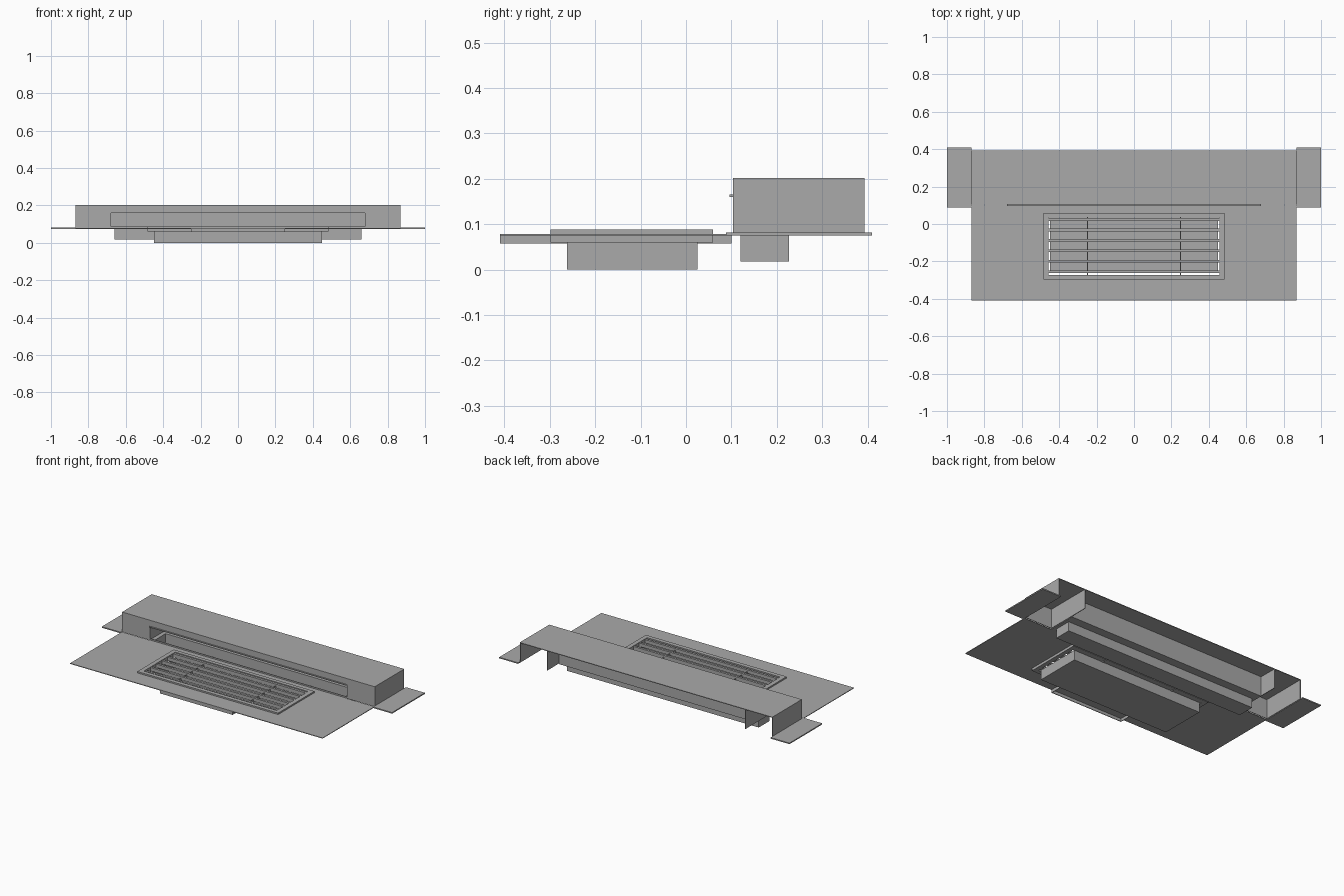
import bpy
import bmesh
from mathutils import Vector

if "Cube" in bpy.data.objects:
    bpy.data.objects.remove(bpy.data.objects["Cube"], do_unlink=True)

grey = bpy.data.materials.new("sheet_metal_grey")
grey.use_nodes = True
colour = (0.4, 0.4, 0.4, 1)
grey.diffuse_color = colour
grey.node_tree.nodes["Principled BSDF"].inputs["Base Color"].default_value = colour


def build(name, boxes):
    """One object from (x0, x1, y0, y1, z0, z1) boxes."""
    bm = bmesh.new()
    for x0, x1, y0, y1, z0, z1 in boxes:
        low, high = Vector((x0, y0, z0)), Vector((x1, y1, z1))
        corners = bmesh.ops.create_cube(bm, size=1)["verts"]
        for v in corners:
            v.co = (low + high) / 2 + v.co * (high - low)
    mesh = bpy.data.meshes.new(name)
    bm.to_mesh(mesh)
    bm.free()
    mesh.materials.append(grey)
    obj = bpy.data.objects.new(name, mesh)
    bpy.context.collection.objects.link(obj)


def mirrored(box):
    x0, x1, *rest = box
    return [box, (-x1, -x0, *rest)]


def ring(outer, inner, z0, z1):
    """Four boxes around a rectangular opening; rectangles are half width, y0, y1."""
    w, y0, y1 = outer
    iw, iy0, iy1 = inner
    return [(-w, w, y0, iy0, z0, z1), (-w, w, iy1, y1, z0, z1),
            *mirrored((iw, w, iy0, iy1, z0, z1))]


T = 0.004  # sheet thickness
W = 0.87   # half width of the body
S = 0.68   # half width of the slot

# Flat front plate with the grille opening and its short downward lip
build("front_plate", ring((W, -0.41, 0.1), (0.475, -0.29, 0.05), 0.075, 0.079))
build("front_lip", [(-0.25, 0.25, -0.41, -0.41 + T, 0.057, 0.075)])
build("plate_runners", mirrored((0.247, 0.25, -0.41, 0.1, 0.057, 0.075)))

# Raised grille frame and blades
build("grille_frame", ring((0.485, -0.298, 0.06), (0.458, -0.272, 0.036), 0.06, 0.088))
pitch = 0.056
build("grille_blades", [(-0.458, 0.458, -0.263 + i * pitch, -0.249 + i * pitch, 0.064, 0.085)
                        for i in range(6)])

# Open tray under the grille
build("tray", [(-0.45, 0.45, -0.262, 0.025, 0, T)]
      + ring((0.45, -0.262, 0.025), (0.45 - T, -0.262 + T, 0.025 - T), T, 0.061))

# Hood, open at the back and bottom, with a slot in its front
build("hood_top", [(-W, W, 0.103, 0.393, 0.202 - T, 0.202)])
build("hood_sides", mirrored((W - T, W, 0.103, 0.393, 0.078, 0.202 - T)))
build("hood_front", [(-W, W, 0.103, 0.103 + T, 0.165, 0.202 - T),
                     (-W, W, 0.103, 0.103 + T, 0.078, 0.088),
                     *mirrored((S, W, 0.103, 0.103 + T, 0.088, 0.165))])
build("slot_lip", [(-S, S, 0.096, 0.104, 0.16, 0.165)])
build("side_flanges", mirrored((W, 1, 0.088, 0.41, 0.075, 0.082)))

# Duct behind the slot
build("duct_sides", mirrored((S, S + T, 0.107, 0.393, 0.078, 0.198)))
build("duct_back", [(-S, S, 0.28 - T, 0.28, 0.078, 0.198)])
build("duct_floor", ring((S, 0.1, 0.28), (0.655, 0.122, 0.223), 0.075, 0.079))

# Collecting channel below the duct
build("channel", [(-0.66, 0.66, 0.12, 0.227, 0.018, 0.018 + T)]
      + ring((0.66, 0.12, 0.227), (0.66 - T, 0.12 + T, 0.227 - T), 0.018 + T, 0.076))
